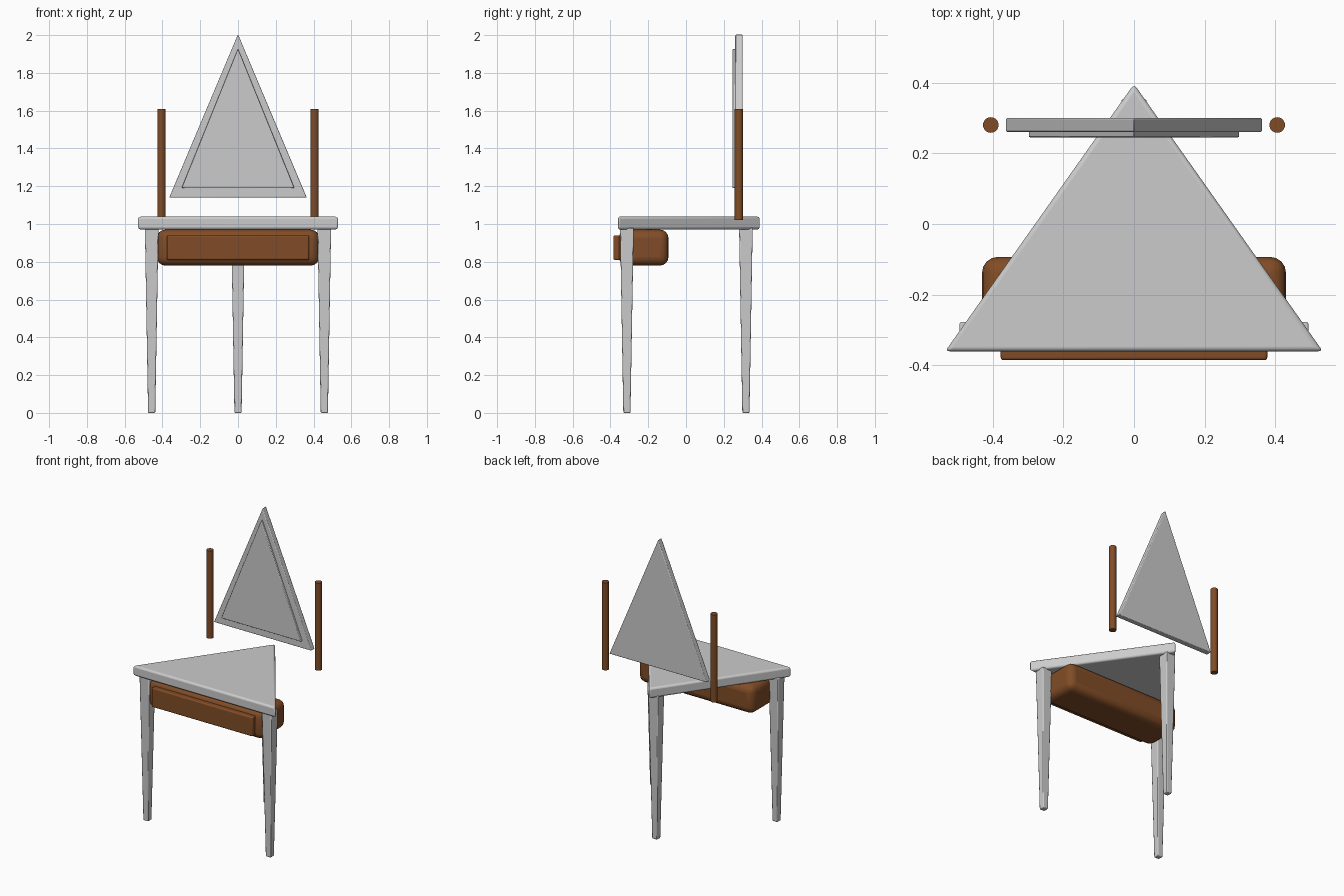
import bpy, bmesh, math
from mathutils import Matrix, Vector

cube = bpy.data.objects.get("Cube")
if cube:
    bpy.data.objects.remove(cube, do_unlink=True)


def material(name, rgb):
    m = bpy.data.materials.new(name)
    m.use_nodes = True
    m.diffuse_color = (*rgb, 1)
    m.node_tree.nodes["Principled BSDF"].inputs["Base Color"].default_value = (*rgb, 1)
    return m


GREY = material("light grey", (0.6, 0.6, 0.6))
BROWN = material("brown wood", (0.22, 0.073, 0.02))


def finish(name, bm, mat, bevel=0.0, segments=2):
    """Turn a bmesh into a smooth-shaded object with softened edges."""
    bmesh.ops.recalc_face_normals(bm, faces=bm.faces)
    me = bpy.data.meshes.new(name)
    bm.to_mesh(me)
    bm.free()
    me.materials.append(mat)
    ob = bpy.data.objects.new(name, me)
    bpy.context.collection.objects.link(ob)
    if bevel:
        mod = ob.modifiers.new("soft edges", 'BEVEL')
        mod.width, mod.segments = bevel, segments
        mod.limit_method = 'ANGLE'
        mod.angle_limit = math.radians(40)
    bpy.ops.object.select_all(action='DESELECT')
    bpy.context.view_layer.objects.active = ob
    ob.select_set(True)
    bpy.ops.object.shade_smooth_by_angle(angle=math.radians(35))
    return ob


def prism(name, points, offset, mat, bevel, segments=2):
    """Extrude a flat outline along an offset vector."""
    bm = bmesh.new()
    face = bm.faces.new([bm.verts.new(p) for p in points])
    ext = bmesh.ops.extrude_face_region(bm, geom=[face])
    moved = [v for v in ext["geom"] if isinstance(v, bmesh.types.BMVert)]
    bmesh.ops.translate(bm, verts=moved, vec=Vector(offset))
    return finish(name, bm, mat, bevel, segments)


def box(name, lo, hi, mat, bevel, segments=3):
    lo, hi = Vector(lo), Vector(hi)
    bm = bmesh.new()
    bmesh.ops.create_cube(bm, size=1, matrix=Matrix.Translation((lo + hi) / 2)
                          @ Matrix.Diagonal((*(hi - lo), 1)))
    return finish(name, bm, mat, bevel, segments)


def leg(name, x, y):
    """Square leg tapering towards the floor."""
    bm = bmesh.new()
    bmesh.ops.create_cone(bm, cap_ends=True, segments=4,
                          radius1=0.019 * math.sqrt(2), radius2=0.036 * math.sqrt(2),
                          depth=0.98,
                          matrix=Matrix.Translation((x, y, 0.49))
                          @ Matrix.Rotation(math.pi / 4, 4, 'Z'))
    return finish(name, bm, GREY, 0.005)


def post(name, x):
    """Round back post."""
    bm = bmesh.new()
    bmesh.ops.create_cone(bm, cap_ends=True, segments=32, radius1=0.022, radius2=0.022,
                          depth=0.59, matrix=Matrix.Translation((x, 0.28, 1.315)))
    return finish(name, bm, BROWN)


# Triangular seat
prism("seat", [(-0.534, -0.36, 0.97), (0.534, -0.36, 0.97), (0, 0.396, 0.97)],
      (0, 0, 0.07), GREY, 0.013, 3)

# Three tapered legs
leg("front_left_leg", 0.457, -0.313)
leg("front_right_leg", -0.457, -0.313)
leg("rear_leg", 0, 0.317)

# Drawer under the seat with its front plate
box("drawer_box", (-0.43, -0.355, 0.78), (0.43, -0.093, 0.97), BROWN, 0.045, 4)
box("drawer_front", (-0.377, -0.385, 0.81), (0.377, -0.345, 0.94), BROWN, 0.008)

# Triangular backrest with a raised panel on the front
prism("backrest", [(-0.364, 0.26, 1.14), (0.364, 0.26, 1.14), (0, 0.26, 2.005)],
      (0, 0.04, 0), GREY, 0.005)
prism("backrest_panel", [(-0.299, 0.245, 1.19), (0.299, 0.245, 1.19), (0, 0.245, 1.928)],
      (0, 0.02, 0), GREY, 0.004)

# Back posts on both sides
post("left_post", 0.405)
post("right_post", -0.405)
